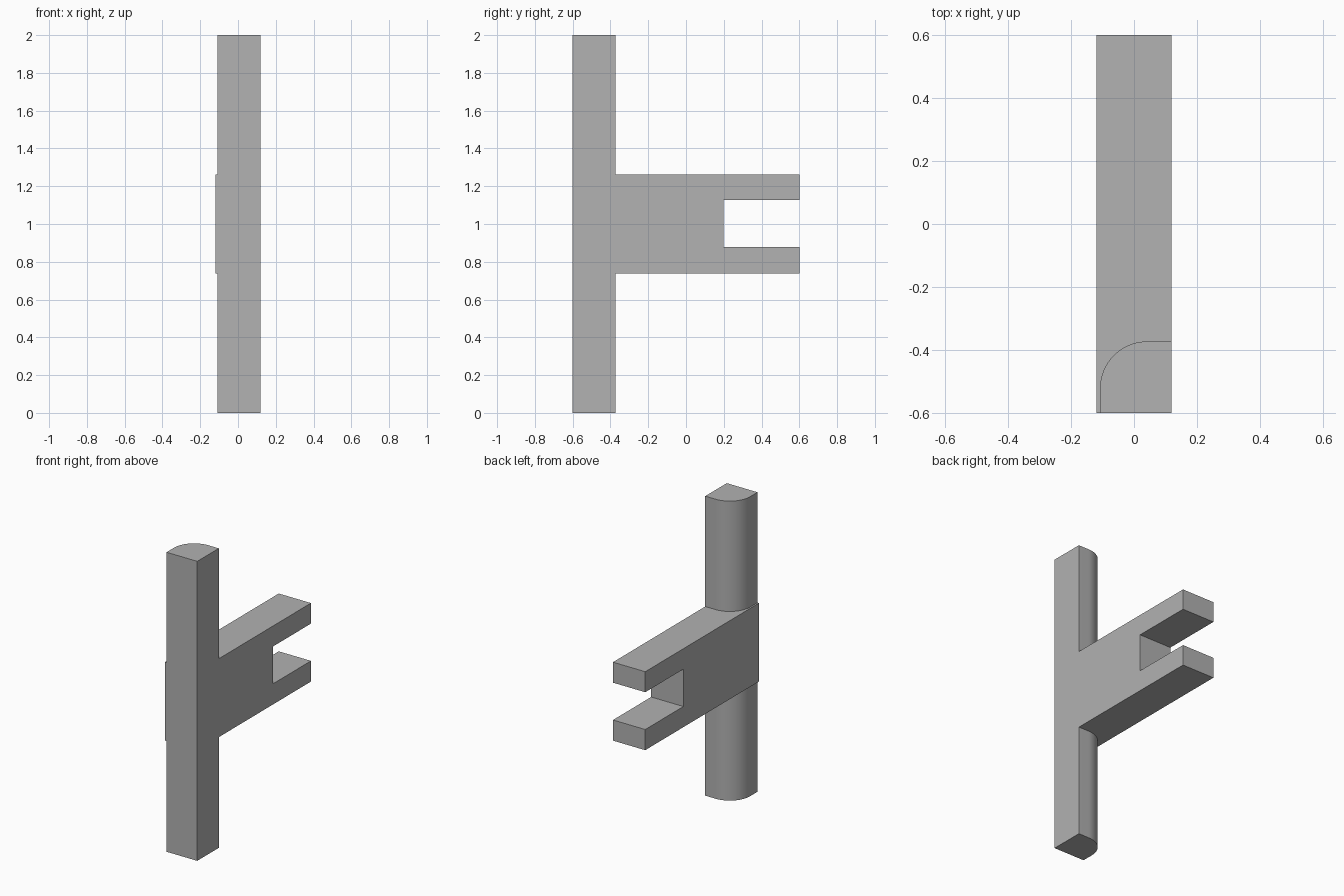
import bpy, bmesh
from math import sin, cos, pi, radians

cube = bpy.data.objects.get("Cube")
if cube:
    bpy.data.objects.remove(cube, do_unlink=True)

grey = bpy.data.materials.new("plain grey")
grey.use_nodes = True
colour = (0.445, 0.445, 0.445, 1)
grey.diffuse_color = colour
grey.node_tree.nodes["Principled BSDF"].inputs["Base Color"].default_value = colour

HALF = 0.119                 # half width of the bracket
FRONT, BACK = -0.6, 0.6
LOW, HIGH = 0.739, 1.263     # bracket height range


def extrude(name, outline, offset):
    """Extrude a closed outline of 3D points along an offset."""
    bm = bmesh.new()
    face = bm.faces.new([bm.verts.new(p) for p in outline])
    result = bmesh.ops.extrude_face_region(bm, geom=[face], use_keep_orig=True)
    moved = [v for v in result["geom"] if isinstance(v, bmesh.types.BMVert)]
    bmesh.ops.translate(bm, verts=moved, vec=offset)
    bmesh.ops.recalc_face_normals(bm, faces=bm.faces)
    mesh = bpy.data.meshes.new(name)
    bm.to_mesh(mesh)
    bm.free()
    mesh.materials.append(grey)
    obj = bpy.data.objects.new(name, mesh)
    bpy.context.collection.objects.link(obj)
    bpy.ops.object.select_all(action="DESELECT")
    obj.select_set(True)
    bpy.context.view_layer.objects.active = obj
    bpy.ops.object.shade_smooth_by_angle(angle=radians(30))
    return obj


# Post section: a square with one rounded back corner
SIDE, POST_BACK, RADIUS, STEPS = -0.108, -0.373, 0.15, 24
section = [(SIDE, FRONT), (HALF, FRONT), (HALF, POST_BACK)]
for i in range(STEPS + 1):
    a = pi / 2 * (1 + i / STEPS)
    section.append((SIDE + RADIUS + RADIUS * cos(a),
                    POST_BACK - RADIUS + RADIUS * sin(a)))

# Post, above and below the bracket
for name, z0, z1 in (("lower_post", 0, LOW), ("upper_post", HIGH, 2)):
    extrude(name, [(x, y, z0) for x, y in section], (0, 0, z1 - z0))

# Forked bracket with an open slot at the back
SLOT, SLOT_LOW, SLOT_HIGH = 0.198, 0.877, 1.126
fork = [(FRONT, LOW), (BACK, LOW), (BACK, SLOT_LOW), (SLOT, SLOT_LOW),
        (SLOT, SLOT_HIGH), (BACK, SLOT_HIGH), (BACK, HIGH), (FRONT, HIGH)]
extrude("forked_bracket", [(-HALF, y, z) for y, z in fork], (2 * HALF, 0, 0))
